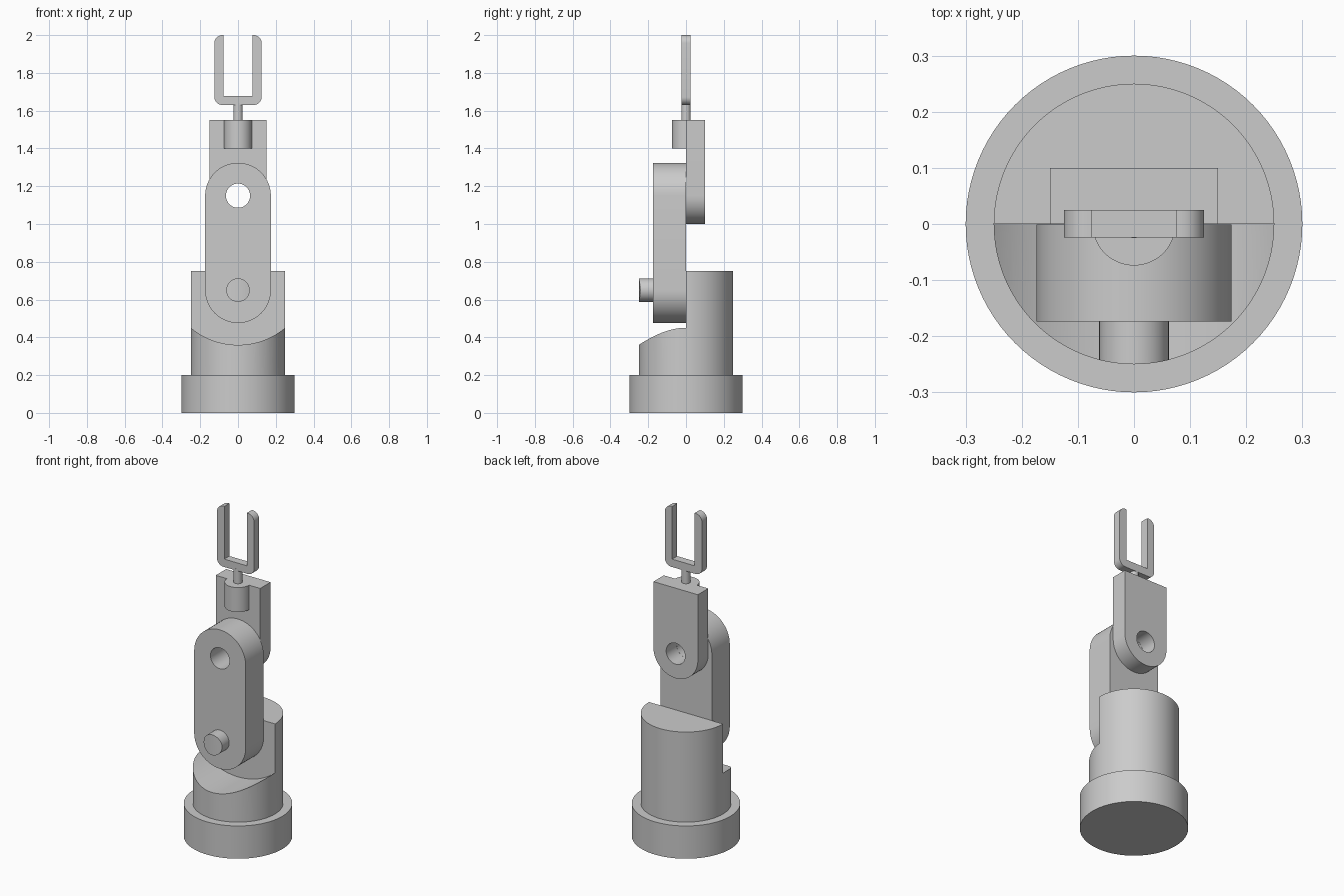
import bpy, bmesh
from math import sin, cos, pi, radians
from mathutils import Matrix

if "Cube" in bpy.data.objects:
    bpy.data.objects.remove(bpy.data.objects["Cube"], do_unlink=True)

grey = bpy.data.materials.new("plain grey")
grey.use_nodes = True
grey.diffuse_color = (0.6, 0.6, 0.6, 1)
grey.node_tree.nodes["Principled BSDF"].inputs["Base Color"].default_value = (0.6, 0.6, 0.6, 1)


def finish(name, bm):
    bmesh.ops.recalc_face_normals(bm, faces=bm.faces)
    mesh = bpy.data.meshes.new(name)
    bm.to_mesh(mesh)
    bm.free()
    mesh.materials.append(grey)
    obj = bpy.data.objects.new(name, mesh)
    bpy.context.collection.objects.link(obj)
    return obj


def activate(obj):
    bpy.ops.object.select_all(action='DESELECT')
    obj.select_set(True)
    bpy.context.view_layer.objects.active = obj


def smooth(obj):
    activate(obj)
    bpy.ops.object.shade_smooth_by_angle(angle=radians(30))


def upright(name, r, z0, z1, seg=96):
    """Vertical cylinder on the centre axis."""
    bm = bmesh.new()
    bmesh.ops.create_cone(bm, cap_ends=True, segments=seg, radius1=r, radius2=r, depth=z1 - z0,
                          matrix=Matrix.Translation((0, 0, (z0 + z1) / 2)))
    return finish(name, bm)


def arc(cx, cz, r, a0, a1, n=32):
    return [(cx + r * cos(radians(a0 + (a1 - a0) * i / n)),
             cz + r * sin(radians(a0 + (a1 - a0) * i / n))) for i in range(n + 1)]


def extrude(name, outline, y0, y1):
    """Front outline (x, z) extruded from y0 to y1."""
    bm = bmesh.new()
    face = bm.faces.new([bm.verts.new((x, y0, z)) for x, z in outline])
    new = bmesh.ops.extrude_face_region(bm, geom=[face])["geom"]
    bmesh.ops.translate(bm, vec=(0, y1 - y0, 0),
                        verts=[v for v in new if isinstance(v, bmesh.types.BMVert)])
    return finish(name, bm)


def combine(obj, tool, operation='DIFFERENCE'):
    mod = obj.modifiers.new("cut", 'BOOLEAN')
    mod.operation, mod.solver, mod.object = operation, 'EXACT', tool
    activate(obj)
    bpy.ops.object.modifier_apply(modifier=mod.name)
    bpy.data.objects.remove(tool, do_unlink=True)


def pin(name, z, r, y0, y1):
    return extrude(name, arc(0, z, r, 0, 354.375, 63), y0, y1)


elbow, shoulder, arm_r = 1.15, 0.65, 0.174

# Base disc and turret with a scooped front half
base = upright("base", 0.3, 0, 0.2)
turret = upright("turret", 0.25, 0.2, 0.75)
combine(turret, extrude("scoop", arc(0, 0.75, 0.39, 180, 360, 64) + [(0.39, 1), (-0.39, 1)], -0.5, 0))

# Shoulder pin, its tip following the turret's curve
shoulder_pin = pin("shoulder_pin", shoulder, 0.062, -0.3, -0.15)
combine(shoulder_pin, upright("tip_shape", 0.25, 0, 1, 128), 'INTERSECT')

# Lower arm with elbow hole
lower_arm = extrude("lower_arm", arc(0, elbow, arm_r, 0, 180) + arc(0, shoulder, arm_r, 180, 360),
                    -arm_r, -0.001)
combine(lower_arm, pin("hole", elbow, 0.064, -0.5, 0.5))

# Forearm, round at the elbow and square at the top
forearm = extrude("forearm", arc(0, elbow, 0.15, 180, 360) + [(0.15, 1.55), (-0.15, 1.55)], 0, 0.1)
combine(forearm, pin("hole", elbow, 0.064, -0.5, 0.5))

# Wrist socket (front half of a cylinder) and rod
wrist_socket = upright("wrist_socket", 0.074, 1.4, 1.55, 64)
bm = bmesh.new()
bm.from_mesh(wrist_socket.data)
cut = bmesh.ops.bisect_plane(bm, geom=bm.verts[:] + bm.edges[:] + bm.faces[:],
                             plane_co=(0, 0, 0), plane_no=(0, 1, 0), clear_outer=True)
bmesh.ops.holes_fill(bm, edges=[e for e in bm.edges if e.is_boundary])
bm.to_mesh(wrist_socket.data)
bm.free()
wrist_rod = upright("wrist_rod", 0.025, 1.54, 1.64, 48)

# Gripper fork with rounded outer corners
out, inn, r = 0.125, 0.076, 0.042
right_half = [(inn, 1.678), (inn, 2.0)] + arc(out - r, 2 - r, r, 90, 0, 10) \
    + arc(out - r, 1.63 + r, r, 0, -90, 10)
gripper = extrude("gripper", right_half + [(-x, z) for x, z in reversed(right_half)], -0.024, 0.025)

for part in (base, turret, shoulder_pin, lower_arm, forearm, wrist_socket, wrist_rod, gripper):
    smooth(part)
